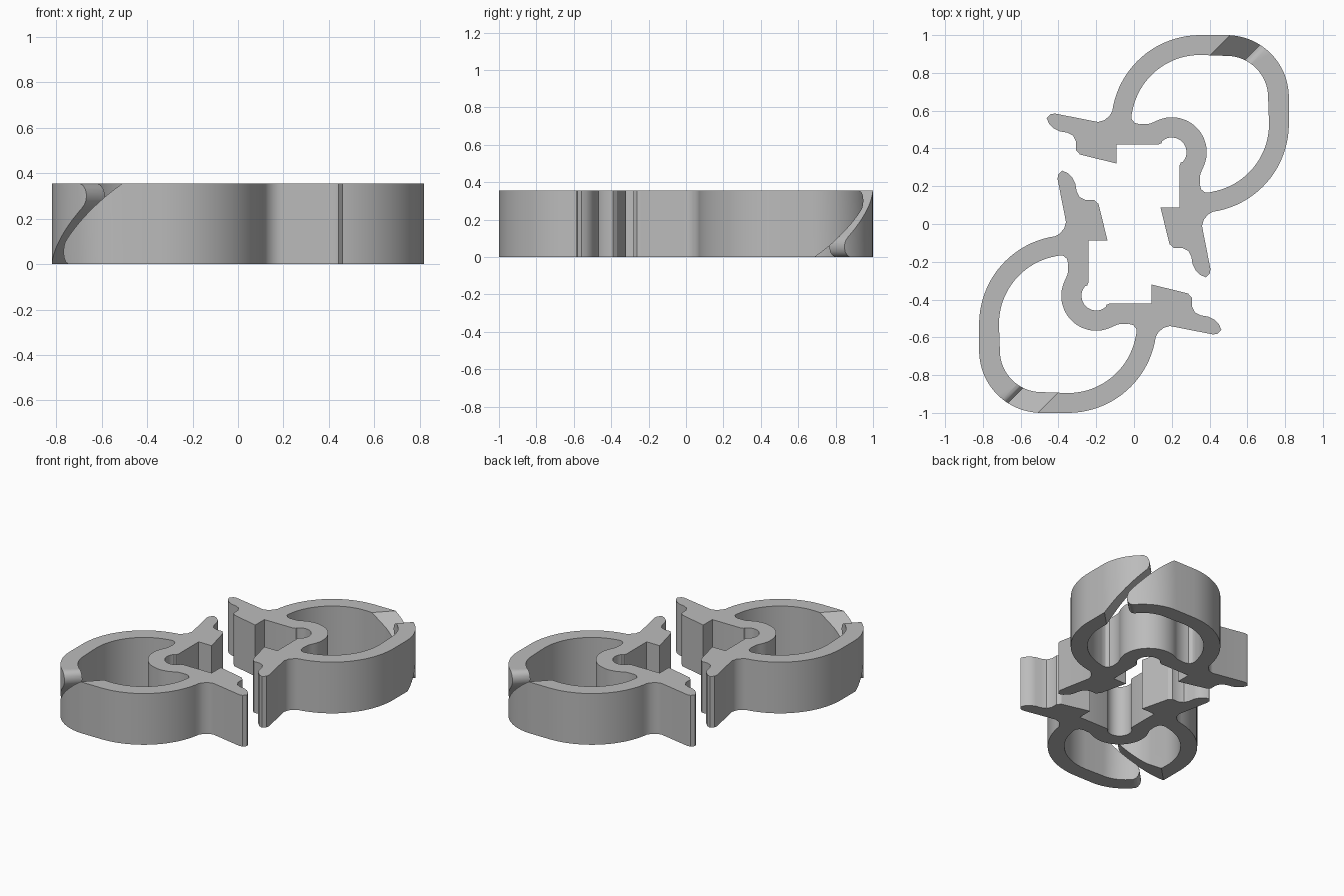
import bpy, bmesh
from math import cos, sin, radians, pi
from mathutils import Matrix, Vector

cube = bpy.data.objects.get("Cube")
if cube:
    bpy.data.objects.remove(cube, do_unlink=True)

HEIGHT = 0.355
SKEW = 0.18          # each clip mirrors across the line y = x + SKEW
CORNER = (0.49, 0.67)
RING = (0.35, 0.53)
THROAT = (0.20, 0.38)

grey = bpy.data.materials.new("plain_grey")
grey.use_nodes = True
colour = (0.5, 0.5, 0.5, 1)
grey.diffuse_color = colour
grey.node_tree.nodes["Principled BSDF"].inputs["Base Color"].default_value = colour


def arc(centre, radius, start, end, steps):
    """Points on an arc, angles in degrees."""
    angles = [radians(start + (end - start) * i / steps) for i in range(steps + 1)]
    return [(centre[0] + radius * cos(a), centre[1] + radius * sin(a)) for a in angles]


def make_object(name, bm):
    bmesh.ops.recalc_face_normals(bm, faces=bm.faces)
    mesh = bpy.data.meshes.new(name)
    bm.to_mesh(mesh)
    bm.free()
    mesh.materials.append(grey)
    obj = bpy.data.objects.new(name, mesh)
    bpy.context.collection.objects.link(obj)
    return obj


def extrude(bm, vector):
    result = bmesh.ops.extrude_face_region(bm, geom=bm.faces[:])
    verts = [g for g in result["geom"] if isinstance(g, bmesh.types.BMVert)]
    bmesh.ops.translate(bm, verts=verts, vec=vector)


# Half of the clip profile: outer ring, hook, throat, then back along the inner ring
hook = [(0.393, 0.05), (0.37, 0.025), (0.36, -0.01), (0.405, -0.24), (0.401, -0.262),
        (0.38, -0.282), (0.352, -0.27), (0.325, -0.243), (0.311, -0.215), (0.304, -0.175),
        (0.288, -0.143), (0.257, -0.127), (0.21, -0.127), (0.188, -0.106),
        (0.14, 0.088), (0.24, 0.088), (0.24, 0.305), (0.247, 0.325)]
root = [(0.351, 0.265), (0.348, 0.21), (0.356, 0.183), (0.375, 0.168), (0.395, 0.166)]
half = (arc(CORNER, 0.33, 45, 0, 10) + arc(RING, 0.47, 0, -82, 20) + hook
        + arc(THROAT, 0.078, -40, 45, 8) + arc(THROAT, 0.185, 45, -28, 12) + root
        + arc(RING, 0.365, -80, 0, 20) + arc(CORNER, 0.22, 0, 45, 10))
mirrored = [(y - SKEW, x + SKEW) for x, y in half]

# Slanted, round-tipped split through the ring corner, as (across, height) points
lip = [(-0.269, 0.40), (0.045, 0.111), (0.06, 0.094), (0.069, 0.075), (0.072, 0.05),
       (0.066, 0.026), (0.053, 0.008), (0.035, 0), (0.03, -0.045)]
gap = lip + [(-t, HEIGHT - z) for t, z in lip]


def make_cutter():
    bm = bmesh.new()
    along = Vector((1, 1, 0)).normalized()
    across = Vector((1, -1, 0)).normalized()
    base = Vector((*CORNER, 0)) + along * 0.05
    bm.faces.new([bm.verts.new(base + across * t + Vector((0, 0, z))) for t, z in gap])
    extrude(bm, along * 0.5)
    return make_object("split_cutter", bm)


def make_clip(name, turn):
    bm = bmesh.new()
    for outline in (half, mirrored):
        bm.faces.new([bm.verts.new((x, y, 0)) for x, y in outline])
    bmesh.ops.remove_doubles(bm, verts=bm.verts[:], dist=0.0005)
    extrude(bm, (0, 0, HEIGHT))
    clip = make_object(name, bm)

    # Cut the split, then turn the finished clip into place
    cutter = make_cutter()
    mod = clip.modifiers.new("split", "BOOLEAN")
    mod.operation = "DIFFERENCE"
    mod.solver = "EXACT"
    mod.object = cutter
    bpy.ops.object.select_all(action="DESELECT")
    clip.select_set(True)
    bpy.context.view_layer.objects.active = clip
    bpy.ops.object.modifier_apply(modifier=mod.name)
    bpy.data.objects.remove(cutter, do_unlink=True)
    clip.data.transform(Matrix.Rotation(turn, 4, "Z"))
    bpy.ops.object.shade_smooth_by_angle(angle=radians(32))


make_clip("back_left_clip", 0)
make_clip("front_right_clip", pi)
